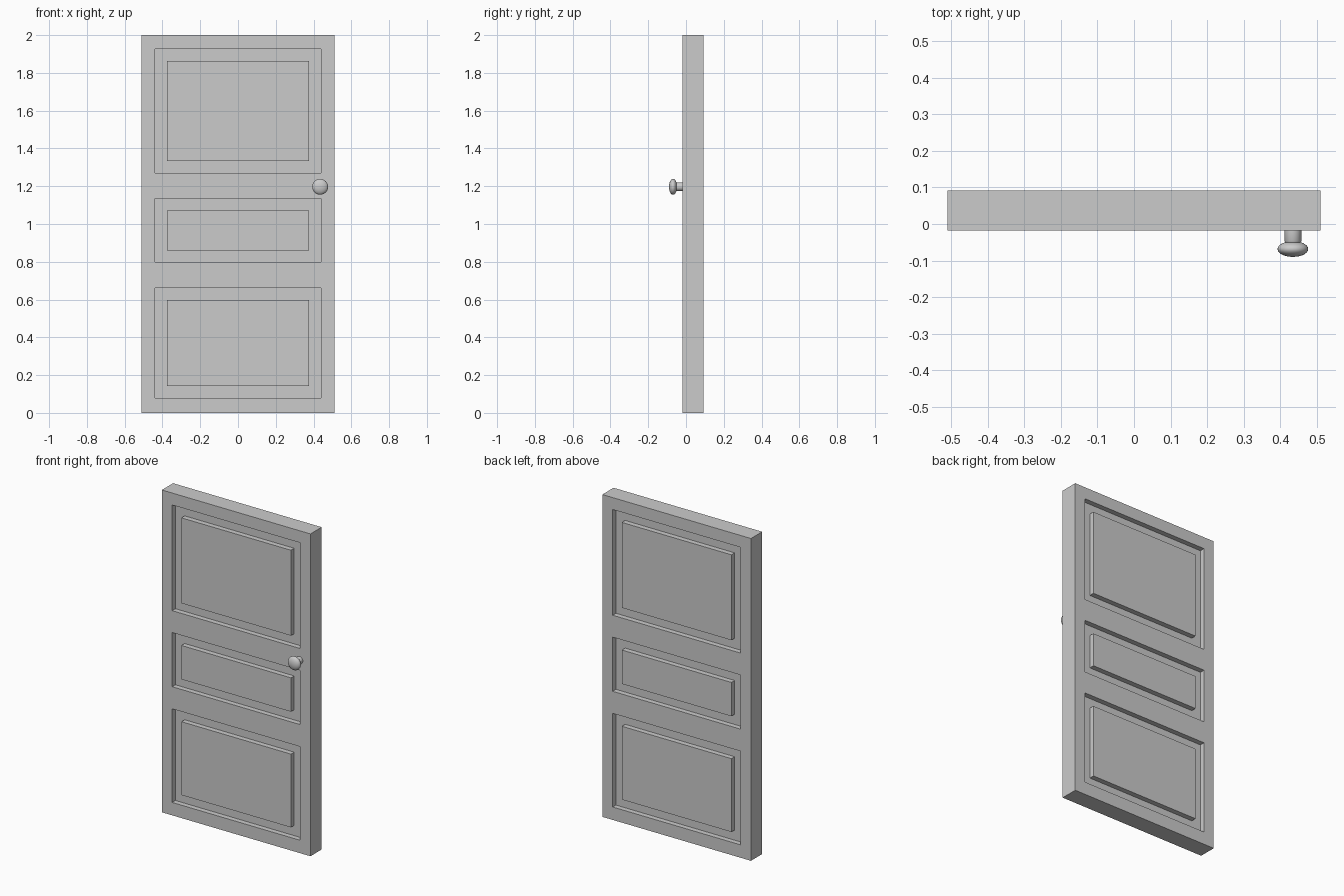
import bpy, bmesh, math
from mathutils import Matrix, Vector

if "Cube" in bpy.data.objects:
    bpy.data.objects.remove(bpy.data.objects["Cube"])

W, H = 0.51, 2.0                    # half width, height
Y0, Y1 = -0.018, 0.092              # front and back of the slab
PX = 0.439                          # half width of the panel recesses
PANELS = [(0.08, 0.661), (0.798, 1.134), (1.27, 1.926)]
DEPTH, BORDER = 0.032, 0.063


def finish(bm, name):
    bmesh.ops.recalc_face_normals(bm, faces=bm.faces)
    mesh = bpy.data.meshes.new(name)
    bm.to_mesh(mesh)
    bm.free()
    obj = bpy.data.objects.new(name, mesh)
    bpy.context.collection.objects.link(obj)
    return obj


# Door slab, cut along the panel lines
bm = bmesh.new()
bmesh.ops.create_cube(bm, size=1, matrix=Matrix.Translation((0, (Y0 + Y1) / 2, H / 2))
                      @ Matrix.Diagonal((2 * W, Y1 - Y0, H, 1)))
cuts = [((x, 0, 0), (1, 0, 0)) for x in (-PX, PX)]
cuts += [((0, 0, z), (0, 0, 1)) for pair in PANELS for z in pair]
for co, no in cuts:
    bmesh.ops.bisect_plane(bm, geom=bm.verts[:] + bm.edges[:] + bm.faces[:],
                           plane_co=co, plane_no=no)
bm.normal_update()


# Recessed grooves with raised, flush fields on both sides
def is_panel(face):
    c = face.calc_center_median()
    return (abs(face.normal.y) > 0.9 and abs(c.x) < PX
            and any(a < c.z < b for a, b in PANELS))


fields = [f for f in bm.faces if is_panel(f)]
for thickness, depth in ((0, -DEPTH), (BORDER, 0), (0, DEPTH)):
    bmesh.ops.inset_individual(bm, faces=fields, thickness=thickness,
                               depth=depth, use_even_offset=True)
    bm.normal_update()
finish(bm, "door_slab")

# Door knob, turned around the y axis: (radius, y)
profile = [(0.023, Y0), (0.023, -0.047)]
for i in range(13):
    a = math.pi * (0.17 + 0.83 * i / 12)
    profile.append((max(0.042 * math.sin(a), 0) ** 1.0, -0.0685 + 0.0215 * math.cos(a)))
bm = bmesh.new()
verts = [bm.verts.new((r, y, 0)) for r, y in profile]
edges = [bm.edges.new(pair) for pair in zip(verts, verts[1:])]
bmesh.ops.spin(bm, geom=verts + edges, cent=Vector(), axis=(0, 1, 0),
               angle=2 * math.pi, steps=32)
bmesh.ops.remove_doubles(bm, verts=bm.verts, dist=1e-5)
knob = finish(bm, "door_knob")
knob.location = (0.435, 0, 1.197)
bpy.context.view_layer.objects.active = knob
knob.select_set(True)
bpy.ops.object.shade_smooth_by_angle(angle=math.radians(40))
